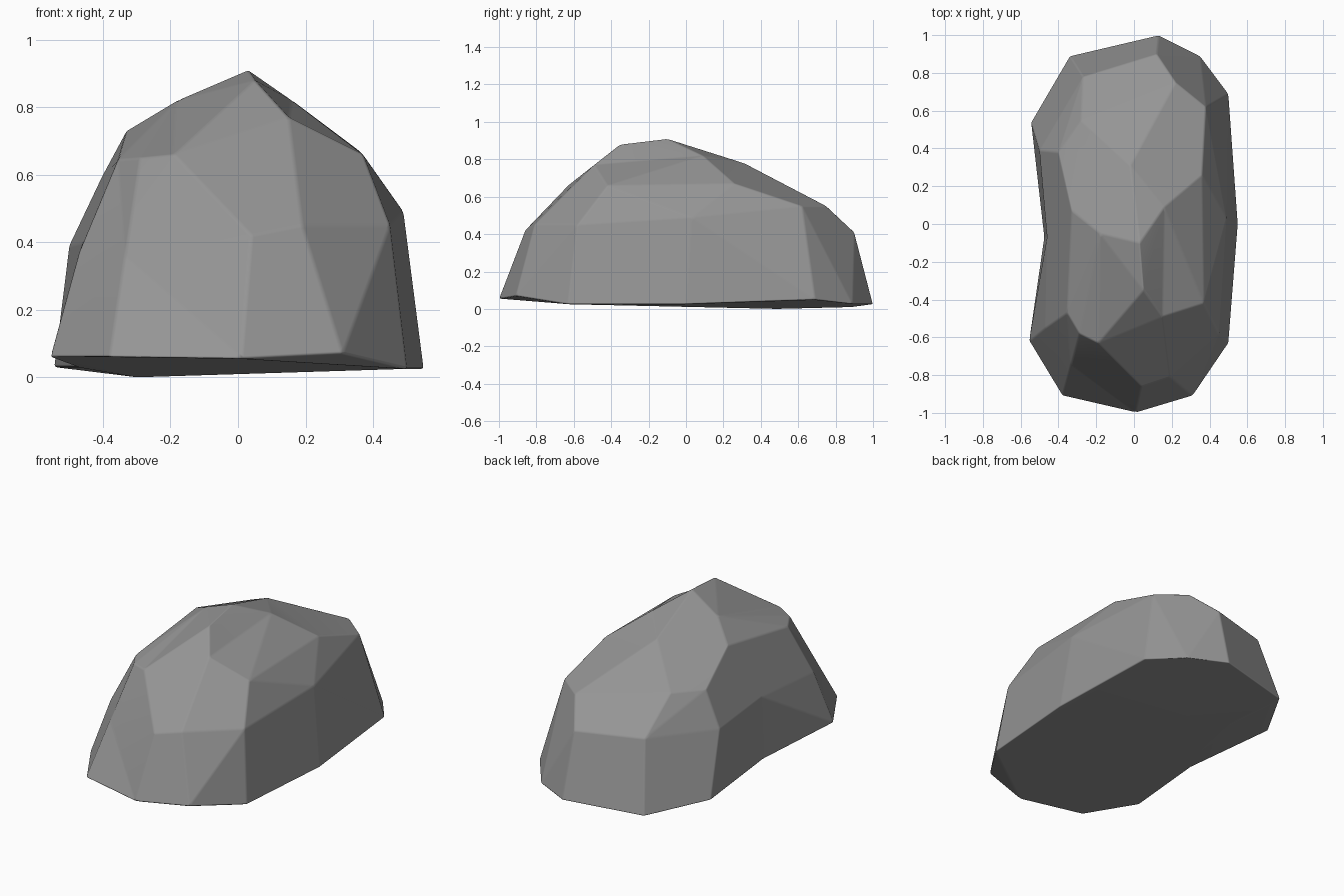
import bpy, bmesh, math
from mathutils import Vector

if "Cube" in bpy.data.objects:
    bpy.data.objects.remove(bpy.data.objects["Cube"])

# Facet corners of the boulder: footprint, shoulder ring, crown
footprint = [(.13, 1, .025), (.35, .89, .025), (.5, .69, .05), (.55, 0, .025),
             (.5, -.63, .025), (.31, -.91, .07), (.01, -1, .055), (-.38, -.91, .06),
             (-.555, -.62, .06), (-.475, -.07, .03), (-.545, .54, .03), (-.34, .89, .01)]
shoulder = [(.12, .9, .41), (.22, .75, .55), (.38, .62, .55), (.49, .03, .49),
            (.45, -.58, .45), (.19, -.81, .45), (.04, -.86, .42), (-.335, -.745, .355),
            (-.47, -.55, .37), (-.46, -.07, .4), (-.5, .39, .39), (-.27, .78, .42)]
crown = [(.36, .26, .67), (.37, -.42, .66), (.15, -.49, .77), (.05, -.35, .88),
         (.03, -.1, .91), (.16, .09, .82), (-.02, .31, .78), (-.18, -.05, .82),
         (-.33, .07, .73), (-.4, .38, .6), (-.28, .55, .61), (-.355, -.47, .645),
         (-.29, -.58, .65), (-.19, -.63, .66)]
underside = [(-.3, .5, 0), (.15, .5, 0)]

# Wrap the corners on an inflated form so the concave waist is kept
bm = bmesh.new()
home = {}
for p in footprint + shoulder + crown + underside:
    d = Vector((p[0], p[1] * .55, p[2] - .25)).normalized()
    home[bm.verts.new(d)] = p
bmesh.ops.convex_hull(bm, input=bm.verts[:])
for v, p in home.items():
    v.co = p
bmesh.ops.recalc_face_normals(bm, faces=bm.faces[:])
bmesh.ops.dissolve_limit(bm, angle_limit=.1, verts=bm.verts[:], edges=bm.edges[:])

mesh = bpy.data.meshes.new("boulder")
bm.to_mesh(mesh)
bm.free()
rock = bpy.data.objects.new("boulder", mesh)
bpy.context.collection.objects.link(rock)

# Dark grey stone
stone = bpy.data.materials.new("stone")
stone.diffuse_color = (.3, .3, .3, 1)
stone.use_nodes = True
stone.node_tree.nodes["Principled BSDF"].inputs["Base Color"].default_value = stone.diffuse_color
mesh.materials.append(stone)

# Slightly worn edges between flat facets
bpy.context.view_layer.objects.active = rock
rock.select_set(True)
bpy.ops.object.shade_smooth_by_angle(angle=math.pi)
bevel = rock.modifiers.new("worn_edges", 'BEVEL')
bevel.width = .008
bevel.segments = 2
bevel.limit_method = 'ANGLE'
bevel.angle_limit = .12
bevel.harden_normals = True
